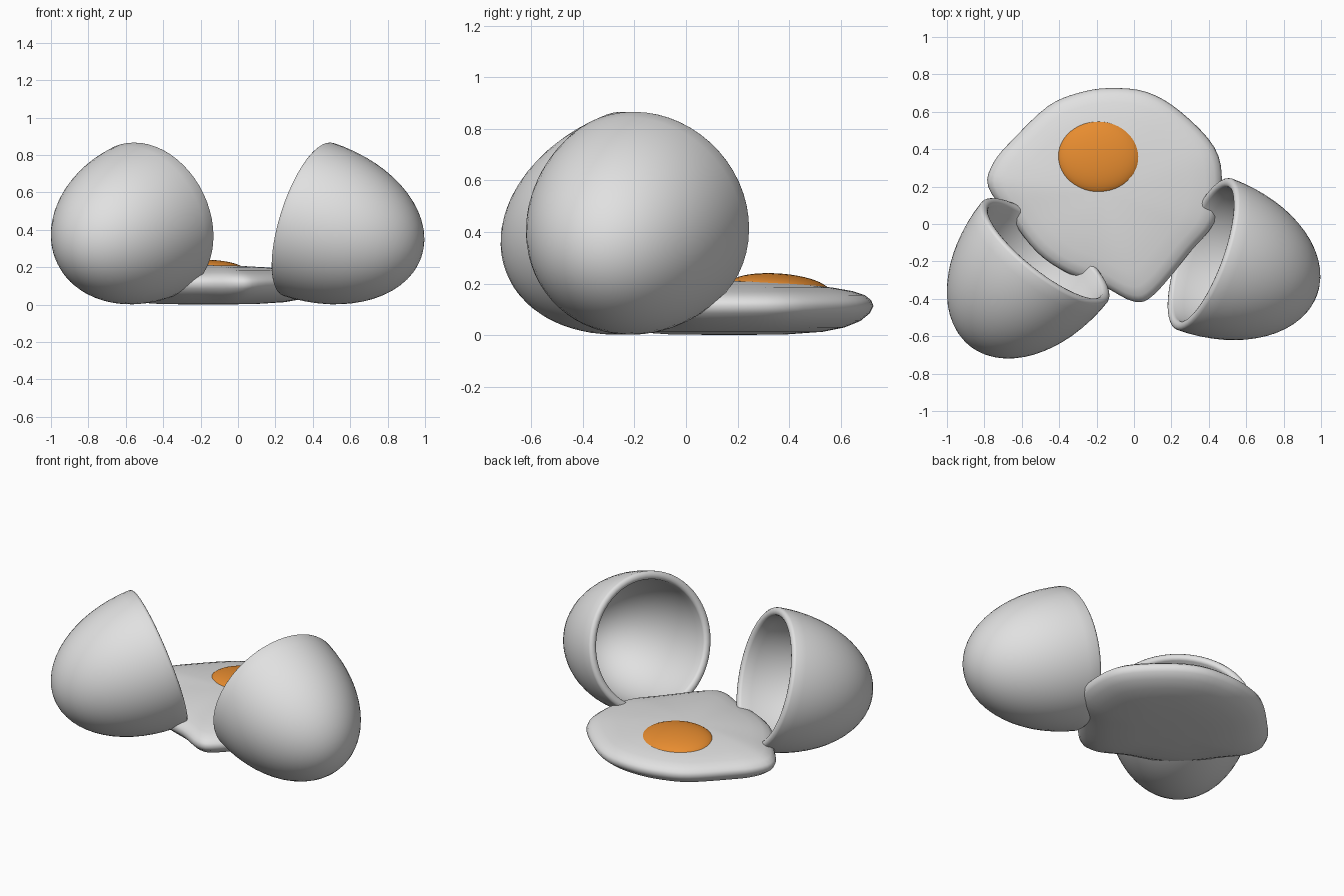
import bpy, bmesh, math
from mathutils import Vector

if "Cube" in bpy.data.objects:
    bpy.data.objects.remove(bpy.data.objects["Cube"])


def material(name, rgb):
    m = bpy.data.materials.new(name)
    m.diffuse_color = (*rgb, 1)
    m.use_nodes = True
    m.node_tree.nodes["Principled BSDF"].inputs["Base Color"].default_value = m.diffuse_color
    return m


WHITE = material("egg_white_grey", (0.75, 0.75, 0.75))
ORANGE = material("yolk_orange", (0.82, 0.27, 0.03))


def finish(name, bm, mat):
    bmesh.ops.recalc_face_normals(bm, faces=bm.faces[:])
    for f in bm.faces:
        f.smooth = True
    me = bpy.data.meshes.new(name)
    bm.to_mesh(me)
    bm.free()
    me.materials.append(mat)
    ob = bpy.data.objects.new(name, me)
    bpy.context.collection.objects.link(ob)
    return ob


def loft(rings):
    """Skin a stack of rings; a ring of one point is a pole."""
    bm = bmesh.new()
    vs = [[bm.verts.new(p) for p in r] for r in rings]
    for a, b in zip(vs, vs[1:]):
        n = max(len(a), len(b))
        for i in range(n):
            j = (i + 1) % n
            if len(a) == 1:
                bm.faces.new((a[0], b[i], b[j]))
            elif len(b) == 1:
                bm.faces.new((a[i], a[j], b[0]))
            else:
                bm.faces.new((a[i], a[j], b[j], b[i]))
    return bm


# Half shells: hollow half eggs with a rounded rim, tipped slightly upward
R, D, T, TILT = 0.43, 0.655, 0.05, math.radians(17)


def half_shell(name, centre, opening):
    steps = 16
    prof = [(0, -D)]
    prof += [(R * math.sin(a), -D * math.cos(a))
             for a in (math.pi / 2 * i / steps for i in range(1, steps + 1))]
    prof += [(R - T / 2 + T / 2 * math.cos(a), T * 0.4 * math.sin(a))
             for a in (math.pi * i / 6 for i in range(1, 6))]
    prof += [((R - T) * math.cos(a), -(D - T) * math.sin(a))
             for a in (math.pi / 2 * i / steps for i in range(steps))]
    prof.append((0, -(D - T)))
    n = 56
    rings = [[(r * math.cos(t), r * math.sin(t), z)
              for t in (2 * math.pi * k / n for k in range(n))] if r > 0 else [(0, 0, z)]
             for r, z in prof]
    ob = finish(name, loft(rings), WHITE)
    d = Vector((*opening, 0)).normalized() * math.cos(TILT)
    d.z = math.sin(TILT)
    ob.rotation_euler = d.to_track_quat('Z', 'Y').to_euler()
    ob.location = centre
    return ob


half_shell("left_half_shell", (-0.48, -0.152, 0.455), (0.62, 0.78))
half_shell("right_half_shell", (0.378, -0.162, 0.455), (-0.94, 0.34))

# Egg white: irregular puddle outline, lofted to a thick rounded pancake
outline = [(-0.13, 0.727), (0.07, 0.705), (0.25, 0.60), (0.43, 0.41), (0.47, 0.22),
           (0.43, 0.01), (0.30, -0.15), (0.11, -0.375), (0.0, -0.415), (-0.17, -0.33),
           (-0.36, -0.26), (-0.52, -0.15), (-0.66, 0.03), (-0.78, 0.20),
           (-0.75, 0.33), (-0.64, 0.46), (-0.46, 0.63), (-0.30, 0.70)]
pts = [Vector(p) for p in outline]
curve = []
for i in range(len(pts)):
    a, b, c, d = (pts[(i + k) % len(pts)] for k in (-1, 0, 1, 2))
    for k in range(4):
        t = k / 4
        curve.append(0.5 * (2 * b + (c - a) * t + (2 * a - 5 * b + 4 * c - d) * t * t
                            + (3 * b - a - 3 * c + d) * t ** 3))
mid = Vector((-0.16, 0.17))
levels = [(0, 0), (0.4, 0.003), (0.65, 0.013), (0.8, 0.03), (0.91, 0.055), (0.975, 0.085),
          (1, 0.113), (0.985, 0.135), (0.94, 0.155), (0.86, 0.17), (0.72, 0.184),
          (0.5, 0.199), (0.25, 0.208), (0, 0.211)]
rings = [[(*(mid + (p - mid) * s), z) for p in curve] if s > 0 else [(*mid, z)]
         for s, z in levels]
finish("egg_white", loft(rings), WHITE)

# Yolk: flattened dome sitting in the white
bm = bmesh.new()
bmesh.ops.create_uvsphere(bm, u_segments=48, v_segments=24, radius=1)
yolk = finish("yolk", bm, ORANGE)
yolk.scale = (0.224, 0.197, 0.058)
yolk.rotation_euler = (math.radians(-4), 0, 0)
yolk.location = (-0.187, 0.36, 0.181)
